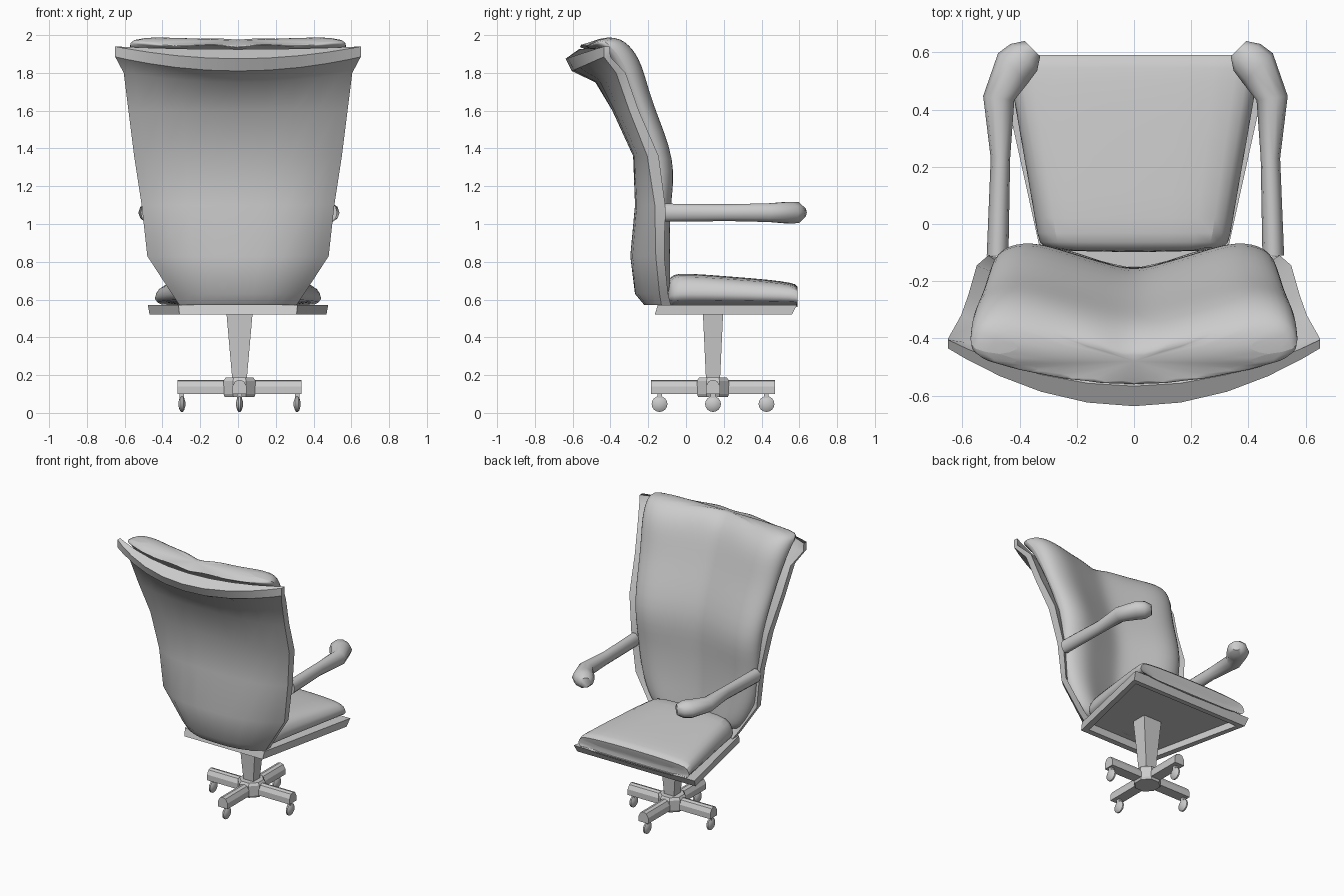
import bpy, bmesh, math
from mathutils import Vector

if "Cube" in bpy.data.objects:
    bpy.data.objects.remove(bpy.data.objects["Cube"])


def finish(name, bm, angle=None, subsurf=0):
    bmesh.ops.recalc_face_normals(bm, faces=bm.faces)
    me = bpy.data.meshes.new(name)
    bm.to_mesh(me)
    bm.free()
    ob = bpy.data.objects.new(name, me)
    bpy.context.collection.objects.link(ob)
    if subsurf:
        m = ob.modifiers.new("Smooth", 'SUBSURF')
        m.levels = m.render_levels = subsurf
    if angle:
        bpy.ops.object.select_all(action='DESELECT')
        bpy.context.view_layer.objects.active = ob
        ob.select_set(True)
        bpy.ops.object.shade_smooth_by_angle(angle=math.radians(angle))
    return ob


def loft(name, rings, angle=None, subsurf=0):
    """Skin a list of closed rings and cap both ends."""
    bm = bmesh.new()
    vs = [[bm.verts.new(p) for p in r] for r in rings]
    n = len(rings[0])
    for a, b in zip(vs, vs[1:]):
        for i in range(n):
            j = (i + 1) % n
            bm.faces.new((a[i], a[j], b[j], b[i]))
    bm.faces.new(vs[0])
    bm.faces.new(vs[-1])
    return finish(name, bm, angle, subsurf)


def rect(w, d, y, z):
    return [(-w, y - d, z), (w, y - d, z), (w, y + d, z), (-w, y + d, z)]


# back shell: half width, centre (y, z), side (y, z), thickness centre and side, inner rise, curve power
rows = [(.31, -.22, .57, -.13, .57, .06, .05, 0, 3), (.35, -.27, .63, -.14, .63, .06, .045, 0, 3),
        (.48, -.295, .83, -.16, .83, .06, .045, 0, 3.5), (.51, -.27, 1.1, -.165, 1.1, .06, .055, 0, 3.5),
        (.55, -.28, 1.36, -.205, 1.36, .06, .06, .01, 3.5), (.58, -.39, 1.6, -.30, 1.6, .06, .05, .01, 3),
        (.605, -.48, 1.75, -.37, 1.80, .08, .05, .02, 2.5), (.65, -.605, 1.81, -.435, 1.885, .13, .035, .03, 2),
        (.65, -.637, 1.875, -.435, 1.94, .07, .03, .05, 2)]
ts = [-1, -.9, -.72, -.5, -.25, 0, .25, .5, .72, .9, 1]
rings = []
for w, yc, zc, ys, zs, dc, ds, rise, pw in rows:
    pts = [(w * t, yc + (ys - yc) * abs(t) ** pw, zc + (zs - zc) * t * t) for t in ts]
    back = [(x, y + dc + (ds - dc) * t * t, z + rise * (1 - t * t)) for (x, y, z), t in zip(pts, ts)]
    rings.append(pts + back[::-1])
loft("back_shell", rings, 35)

# back cushion: half width, front y at centre, front y at side bolsters, rear y, z
rows = [(.31, -.17, -.10, -.20, .60), (.375, -.16, -.07, -.22, .66),
        (.465, -.175, -.075, -.24, .85), (.485, -.17, -.075, -.22, 1.1),
        (.505, -.15, -.035, -.23, 1.33), (.54, -.27, -.175, -.34, 1.65),
        (.575, -.33, -.22, -.43, 1.85), (.59, -.39, -.29, -.545, 1.95),
        (.575, -.47, -.375, -.585, 1.995)]
fs = [-.93, -.72, -.45, -.2, 0, .2, .45, .72, .93]
rings = []
for k, (w, yc, ys, yb, z) in enumerate(rows):
    puff = [-.02 * math.cos(t * 11) if k >= 7 else 0 for t in fs]
    edge = (ys + yb) / 2
    r = [(-w, edge, z)]
    for t, p in zip(fs, puff):
        f = min(1, abs(t) / .72) ** 1.1
        r.append((w * t, yc + (ys - yc) * f - (.025 if abs(t) > .9 else 0), z + p))
    r.append((w, edge, z))
    for t, p in zip(fs[::-1], puff[::-1]):
        r.append((w * t, yb + (.1 if k > 6 else .05) * t * t, z + p - (.055 if k == 8 else 0)))
    rings.append(r)
loft("back_cushion", rings, 60, 2)

# seat board with recessed underside
bm = bmesh.new()


def quad(yb, wb, yf, wf, z):
    return [bm.verts.new(p) for p in ((-wb, yb, z), (wb, yb, z), (wf, yf, z), (-wf, yf, z))]


loops = [quad(-.115, .28, .53, .42, .565), quad(-.125, .275, .525, .425, .52),
         quad(-.165, .31, .56, .468, .52), quad(-.15, .315, .588, .478, .572)]
bm.faces.new(loops[0])
bm.faces.new(loops[-1])
for a, b in zip(loops, loops[1:]):
    for i in range(4):
        j = (i + 1) % 4
        bm.faces.new((a[i], a[j], b[j], b[i]))
finish("seat_board", bm)

# seat cushion: y, half width, crown height, edge height
rings = []
for y, w, h, e in ((-.10, .30, .70, .64), (-.07, .335, .735, .66), (0, .345, .74, .665),
                   (.2, .38, .725, .66), (.45, .425, .705, .65), (.555, .44, .69, .645),
                   (.605, .445, .675, .64), (.57, .435, .61, .59)):
    half = [(w, .56), (w, e - .03), (w * .96, e + .015), (w * .86, h - .01), (w * .45, h)]
    rings.append([(x, y, z) for x, z in half] + [(-x, y, z) for x, z in reversed(half)])
loft("seat_cushion", rings, 50, 1)

# arms: x, y, heading, horizontal and vertical radius
path = [(.482, -.11, 90, .038, .05), (.472, .23, 90, .034, .047), (.478, .44, 98, .055, .052),
        (.428, .545, 135, .074, .06), (.39, .583, 135, .066, .058), (.36, .613, 135, .038, .035)]
for side, label in ((1, "right"), (-1, "left")):
    rings = []
    for x, y, hd, rh, rv in path:
        a = math.radians(hd - 90)
        rings.append([(side * (x + math.cos(a) * rh * math.cos(q)) + .005,
                       y + math.sin(a) * rh * math.cos(q), 1.06 + rv * math.sin(q))
                      for q in (math.tau * i / 10 for i in range(10))])
    loft(label + "_arm", rings, 60)

# tapered post and eight-sided hub
CX, CY = .008, .143
base = [loft("post", [rect(.036, .036, CY, .15), rect(.072, .055, CY, .56)])]
base.append(loft("hub", [[(r * math.cos(math.tau * (i + .5) / 8), CY + r * math.sin(math.tau * (i + .5) / 8), z)
                          for i in range(8)] for r, z in ((.085, .085), (.092, .10), (.092, .17), (.08, .187))]))

# four legs with casters, wheels all rolling the same way
section = [(-.038, .10), (.038, .10), (.038, .14), (.022, .168), (0, .175), (-.022, .168), (-.038, .14)]
wheel = [(-.018, .012), (-.012, .032), (-.005, .042), (.005, .042), (.012, .032), (.018, .012)]
for n in range(4):
    a = n * math.pi / 2
    d, s = Vector((math.cos(a), math.sin(a), 0)), Vector((-math.sin(a), math.cos(a), 0))
    c = Vector((0, CY, 0))
    base.append(loft(f"leg_{n + 1}", [[c + d * r + s * u + Vector((0, 0, z)) for u, z in section]
                                      for r in (.05, .327)]))
    p = c + d * (.305 if n % 2 == 0 else .283)
    base.append(loft(f"caster_stem_{n + 1}", [[Vector(v) + p for v in rect(.012, .012, 0, z)]
                                              for z in (.05, .11)]))
    base.append(loft(f"caster_wheel_{n + 1}", [[(p.x + x, p.y + r * math.cos(q), .047 + r * math.sin(q))
                                                for q in (math.tau * i / 16 for i in range(16))]
                                               for x, r in wheel], 40))
for ob in base:
    ob.location.x = CX
